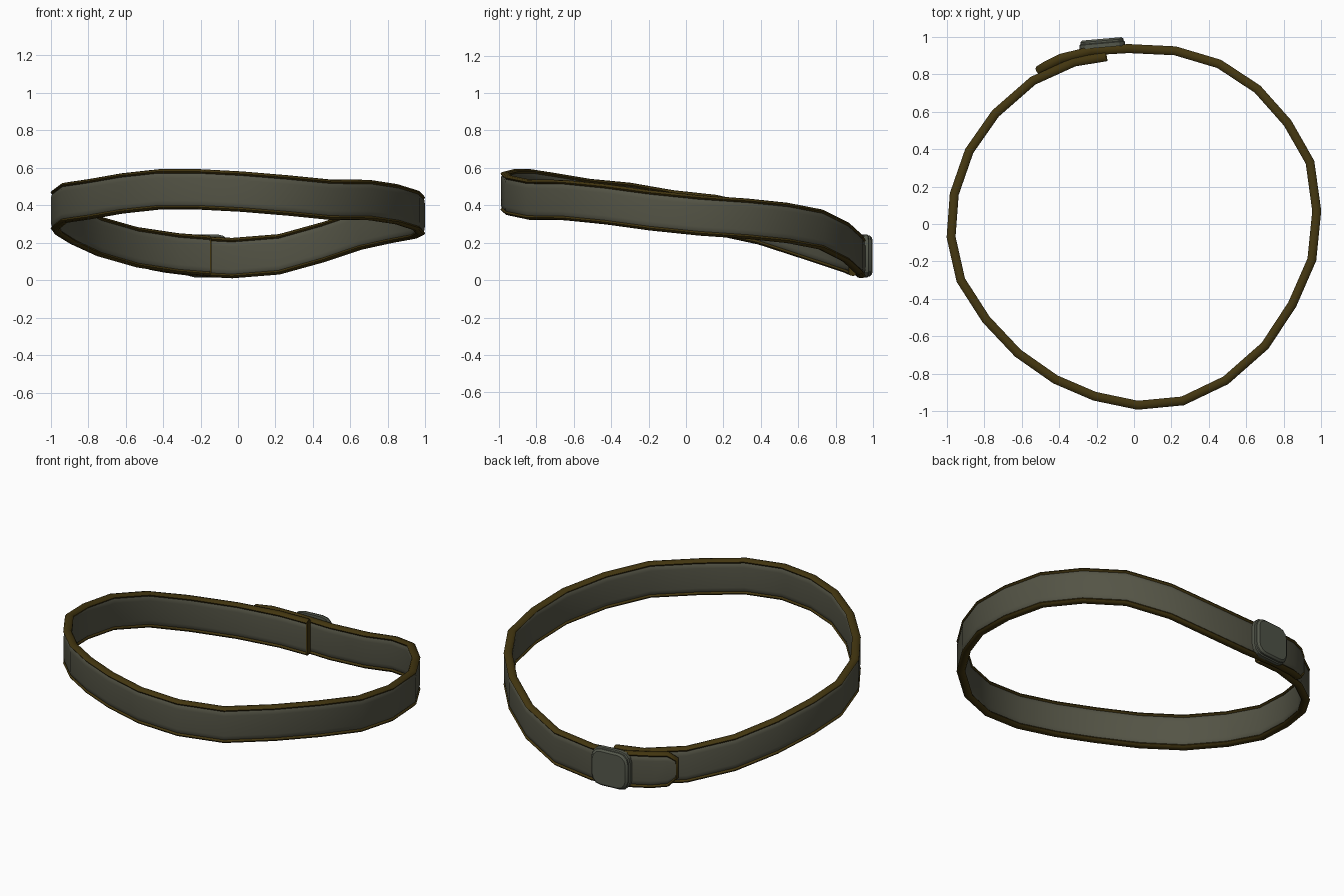
import bpy, bmesh, math
from mathutils import Vector

if "Cube" in bpy.data.objects:
    bpy.data.objects.remove(bpy.data.objects["Cube"])


def material(name, rgb):
    m = bpy.data.materials.new(name)
    m.diffuse_color = (*rgb, 1)
    m.use_nodes = True
    m.node_tree.nodes["Principled BSDF"].inputs["Base Color"].default_value = m.diffuse_color
    return m


LEATHER = material("olive leather", (0.088, 0.088, 0.060))
TRIM = material("dark brown trim", (0.055, 0.036, 0.005))
METAL = material("grey green metal", (0.090, 0.098, 0.072))

# Centre line of the strap: x, y, height of the lower edge
PATH = [
    (-0.15, 0.893, 0.022), (-0.32, 0.865, 0.035), (-0.54, 0.765, 0.068),
    (-0.74, 0.59, 0.125), (-0.88, 0.39, 0.19), (-0.96, 0.16, 0.24),
    (-0.977, -0.07, 0.265), (-0.925, -0.30, 0.305), (-0.79, -0.51, 0.325),
    (-0.62, -0.69, 0.355), (-0.42, -0.83, 0.377), (-0.21, -0.92, 0.377),
    (0.02, -0.968, 0.365), (0.26, -0.945, 0.345), (0.49, -0.835, 0.322),
    (0.70, -0.65, 0.320), (0.845, -0.43, 0.298), (0.95, -0.19, 0.265),
    (0.976, 0.07, 0.238), (0.94, 0.33, 0.220), (0.82, 0.54, 0.198),
    (0.66, 0.72, 0.163), (0.455, 0.855, 0.095), (0.22, 0.925, 0.030),
    (-0.03, 0.937, 0.010), (-0.23, 0.925, 0.020), (-0.39, 0.885, 0.040),
    (-0.47, 0.845, 0.050), (-0.51, 0.82, 0.058)]
HALF = 0.108                       # half of the full strap height
centres = [Vector((x, y, z + HALF)) for x, y, z in PATH]
taper = [1.0] * (len(PATH) - 2) + [0.95, 0.55]
UP = Vector((0, 0, 1))


def tangents(pts):
    last = len(pts) - 1
    return [(pts[min(i + 1, last)] - pts[max(i - 1, 0)]).normalized()
            for i in range(last + 1)]


normals = [Vector((t.y, -t.x, 0)).normalized() for t in tangents(centres)]


def make_object(name, rings, mat, angle=32):
    """Bridge a list of equal rings and cap both ends."""
    bm = bmesh.new()
    loops = [[bm.verts.new(p) for p in ring] for ring in rings]
    n = len(loops[0])
    for a, b in zip(loops, loops[1:]):
        for k in range(n):
            bm.faces.new((a[k], a[(k + 1) % n], b[(k + 1) % n], b[k]))
    bm.faces.new(loops[0])
    bm.faces.new(loops[-1])
    bmesh.ops.recalc_face_normals(bm, faces=bm.faces)
    mesh = bpy.data.meshes.new(name)
    bm.to_mesh(mesh)
    bm.free()
    mesh.materials.append(mat)
    ob = bpy.data.objects.new(name, mesh)
    bpy.context.collection.objects.link(ob)
    bpy.ops.object.select_all(action='DESELECT')
    ob.select_set(True)
    bpy.context.view_layer.objects.active = ob
    bpy.ops.object.shade_smooth_by_angle(angle=math.radians(angle))
    return ob


# Strap body with rounded-off edges
half_section = [(0.011, -0.092), (0.020, -0.080), (0.022, -0.060),
                (0.022, 0.060), (0.020, 0.080), (0.011, 0.092)]
section = half_section + [(-u, -v) for u, v in half_section]
make_object("strap", [[c + n * u + UP * (v * s) for u, v in section]
                      for c, n, s in zip(centres, normals, taper)], LEATHER)

# Piping along the upper edge, round the tail tip and back along the lower edge
EDGE = HALF - 0.013
upper = [c + UP * EDGE * s for c, s in zip(centres, taper)]
lower = [c - UP * EDGE * s for c, s in zip(centres, taper)]
edge_path = upper + lower[::-1]
edge_normals = normals + normals[::-1]
rings = []
for p, t, n in zip(edge_path, tangents(edge_path), edge_normals):
    b = t.cross(n).normalized()
    rings.append([p + n * 0.024 * math.cos(a) + b * 0.013 * math.sin(a)
                  for a in [math.tau * k / 8 for k in range(8)]])
make_object("edge_piping", rings, TRIM, 50)

# Narrow binding on the inner strap end
t0 = tangents(centres)[0]
make_object("end_binding",
            [[centres[0] - t0 * d + normals[0] * u + UP * v
              for u, v in ((-0.023, -EDGE), (0.023, -EDGE), (0.023, EDGE), (-0.023, EDGE))]
             for d in (-0.004, 0.005)], TRIM)

# Buckle: plate with cut corners, a stepped rim and a bevelled face
tilt = math.radians(5)
along = Vector((math.cos(tilt), math.sin(tilt), 0))
out = Vector((-math.sin(tilt), math.cos(tilt), 0))
mid = Vector((-0.168, 0.943, 0.129))
quarter = [(0.122, 0.055), (0.113, 0.085), (0.092, 0.107), (0.060, 0.115)]
outline = (quarter + [(-x, z) for x, z in quarter[::-1]]
           + [(-x, -z) for x, z in quarter] + [(x, -z) for x, z in quarter[::-1]])
layers = [(1.0, 0.0), (1.0, 0.022), (0.95, 0.026), (0.95, 0.036), (0.86, 0.046)]
make_object("buckle", [[mid + along * x * s + UP * z * s + out * d for x, z in outline]
                       for s, d in layers], METAL, 25)
